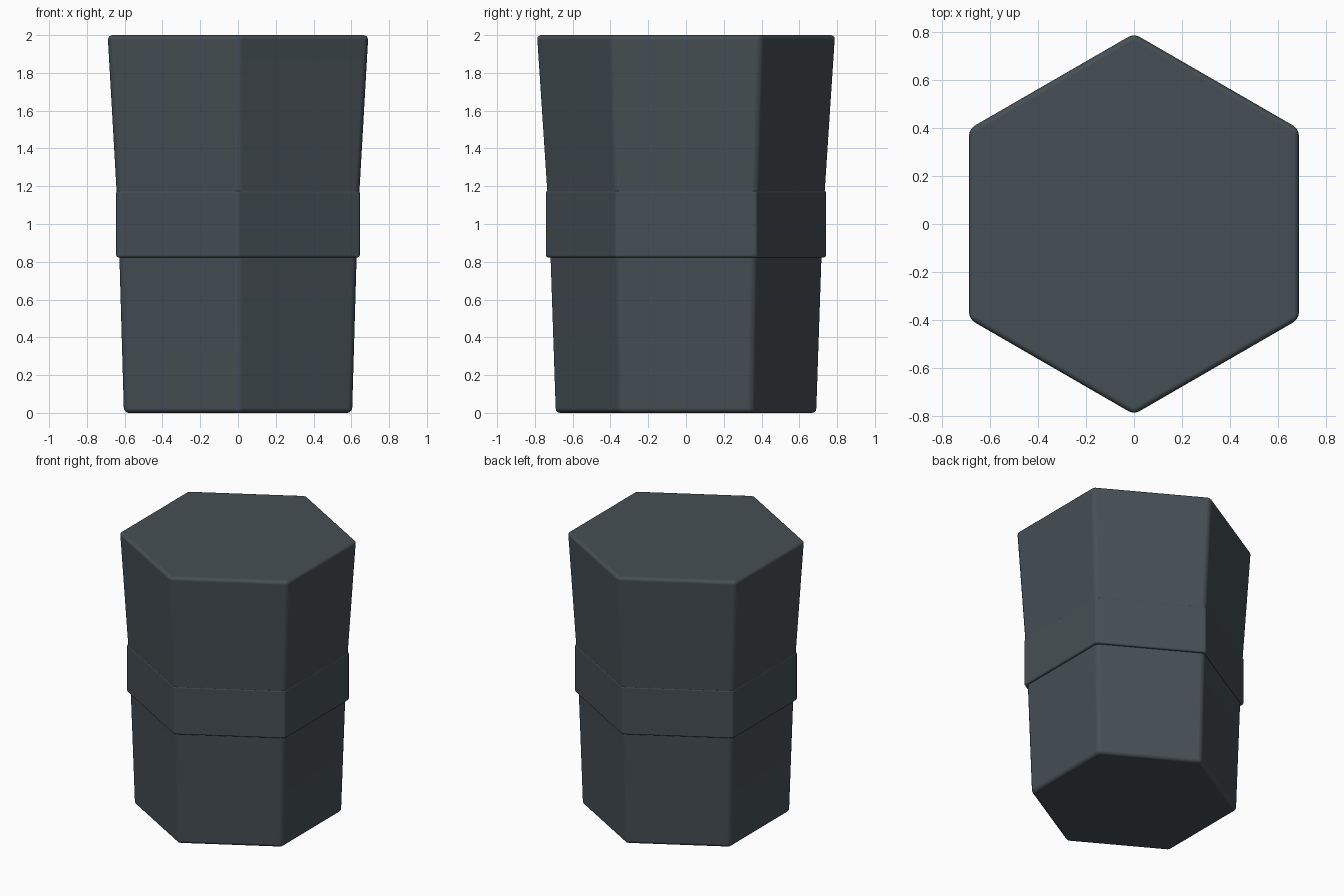
import bpy, bmesh, math

if "Cube" in bpy.data.objects:
    bpy.data.objects.remove(bpy.data.objects["Cube"])

slate = bpy.data.materials.new("dark_slate")
slate.diffuse_color = (0.060, 0.078, 0.090, 1)
slate.use_nodes = True
slate.node_tree.nodes["Principled BSDF"].inputs["Base Color"].default_value = slate.diffuse_color


def hex_part(name, rings, bevel):
    """Hexagonal solid from (z, half width across flats) rings, corners on the y axis."""
    bm = bmesh.new()
    loops = []
    for z, half in rings:
        r = half / math.cos(math.pi / 6)
        loops.append([bm.verts.new((r * math.sin(i * math.pi / 3),
                                    r * math.cos(i * math.pi / 3), z)) for i in range(6)])
    for a, b in zip(loops, loops[1:]):
        for i in range(6):
            j = (i + 1) % 6
            bm.faces.new((a[i], a[j], b[j], b[i]))
    bm.faces.new(loops[0])
    bm.faces.new(loops[-1])
    bmesh.ops.recalc_face_normals(bm, faces=bm.faces[:])
    for f in bm.faces:
        f.smooth = True
    mesh = bpy.data.meshes.new(name)
    bm.to_mesh(mesh)
    bm.free()
    mesh.materials.append(slate)
    obj = bpy.data.objects.new(name, mesh)
    bpy.context.collection.objects.link(obj)
    # Rounded edges with flat main faces
    mod = obj.modifiers.new("rounded_edges", 'BEVEL')
    mod.width = bevel
    mod.segments = 3
    mod.limit_method = 'ANGLE'
    mod.angle_limit = math.radians(30)
    mod.harden_normals = True
    return obj


# Tapered body, flaring a little more above the middle
hex_part("body", [(0, 0.604), (1.0, 0.633), (2.0, 0.690)], 0.025)

# Straight band around the middle
hex_part("middle_band", [(0.823, 0.645), (1.177, 0.645)], 0.012)
